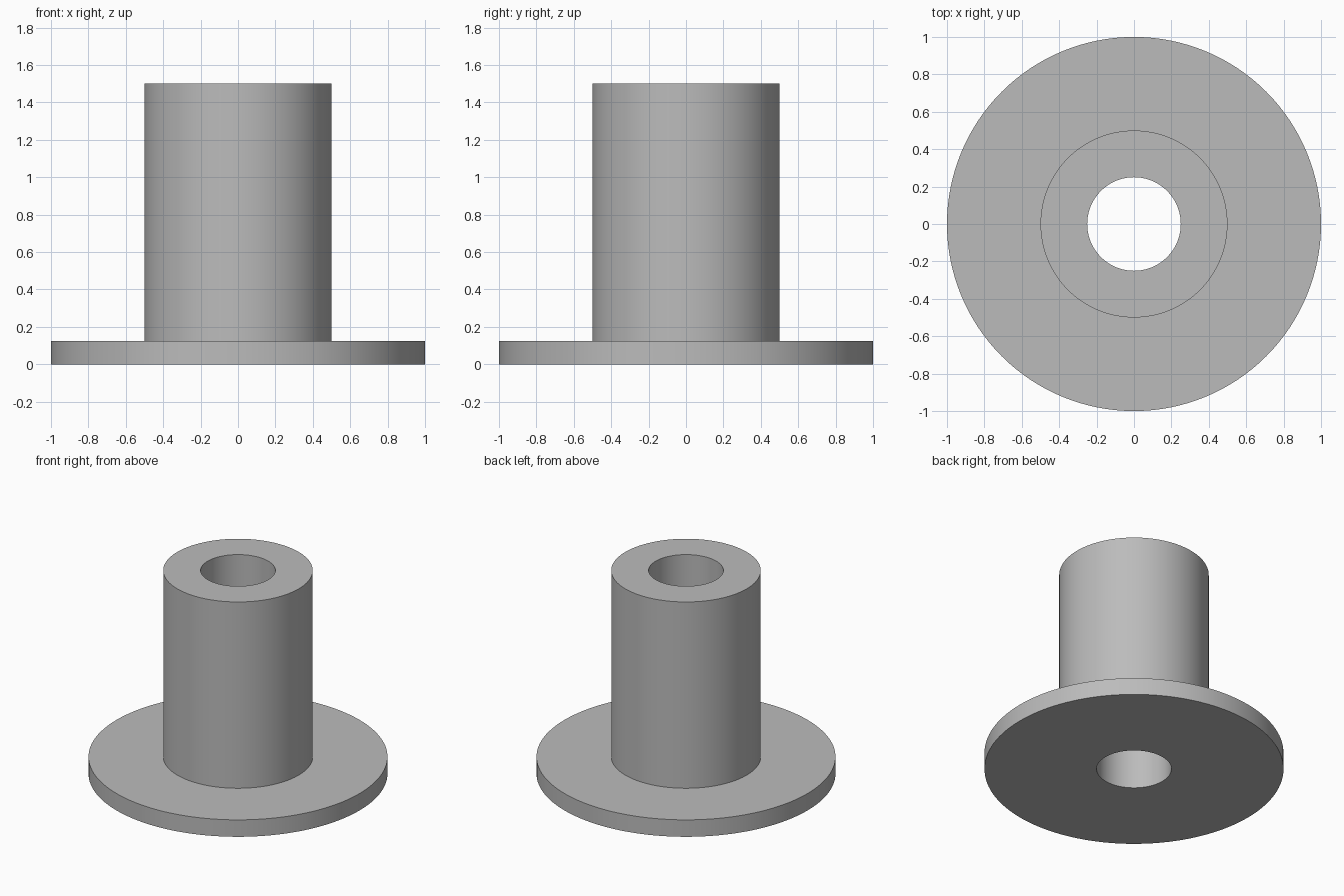
import bpy
import bmesh
from math import cos, sin, tau, radians

cube = bpy.data.objects.get("Cube")
if cube:
    bpy.data.objects.remove(cube, do_unlink=True)

SEGMENTS = 128
BORE, BARREL, FLANGE = 0.25, 0.5, 1.0
FLANGE_TOP, HEIGHT = 0.125, 1.5

# Plain grey metal
grey = bpy.data.materials.new("plain grey")
grey.use_nodes = True
colour = (0.5, 0.5, 0.5, 1)
grey.diffuse_color = colour
grey.node_tree.nodes["Principled BSDF"].inputs["Base Color"].default_value = colour


def revolve(name, profile):
    """Turn a closed (radius, height) profile around the z axis."""
    bm = bmesh.new()
    rings = [[bm.verts.new((r * cos(tau * i / SEGMENTS), r * sin(tau * i / SEGMENTS), z))
              for i in range(SEGMENTS)] for r, z in profile]
    for k, ring in enumerate(rings):
        above = rings[(k + 1) % len(rings)]
        for i in range(SEGMENTS):
            j = (i + 1) % SEGMENTS
            bm.faces.new((ring[i], ring[j], above[j], above[i]))
    bmesh.ops.recalc_face_normals(bm, faces=bm.faces)
    mesh = bpy.data.meshes.new(name)
    bm.to_mesh(mesh)
    bm.free()
    mesh.materials.append(grey)
    obj = bpy.data.objects.new(name, mesh)
    bpy.context.collection.objects.link(obj)
    bpy.ops.object.select_all(action="DESELECT")
    obj.select_set(True)
    bpy.context.view_layer.objects.active = obj
    bpy.ops.object.shade_smooth_by_angle(angle=radians(30))
    return obj


# Flange, barrel and through bore as one turned part
revolve("flanged_bushing", [
    (BORE, 0), (FLANGE, 0), (FLANGE, FLANGE_TOP),
    (BARREL, FLANGE_TOP), (BARREL, HEIGHT), (BORE, HEIGHT),
])
